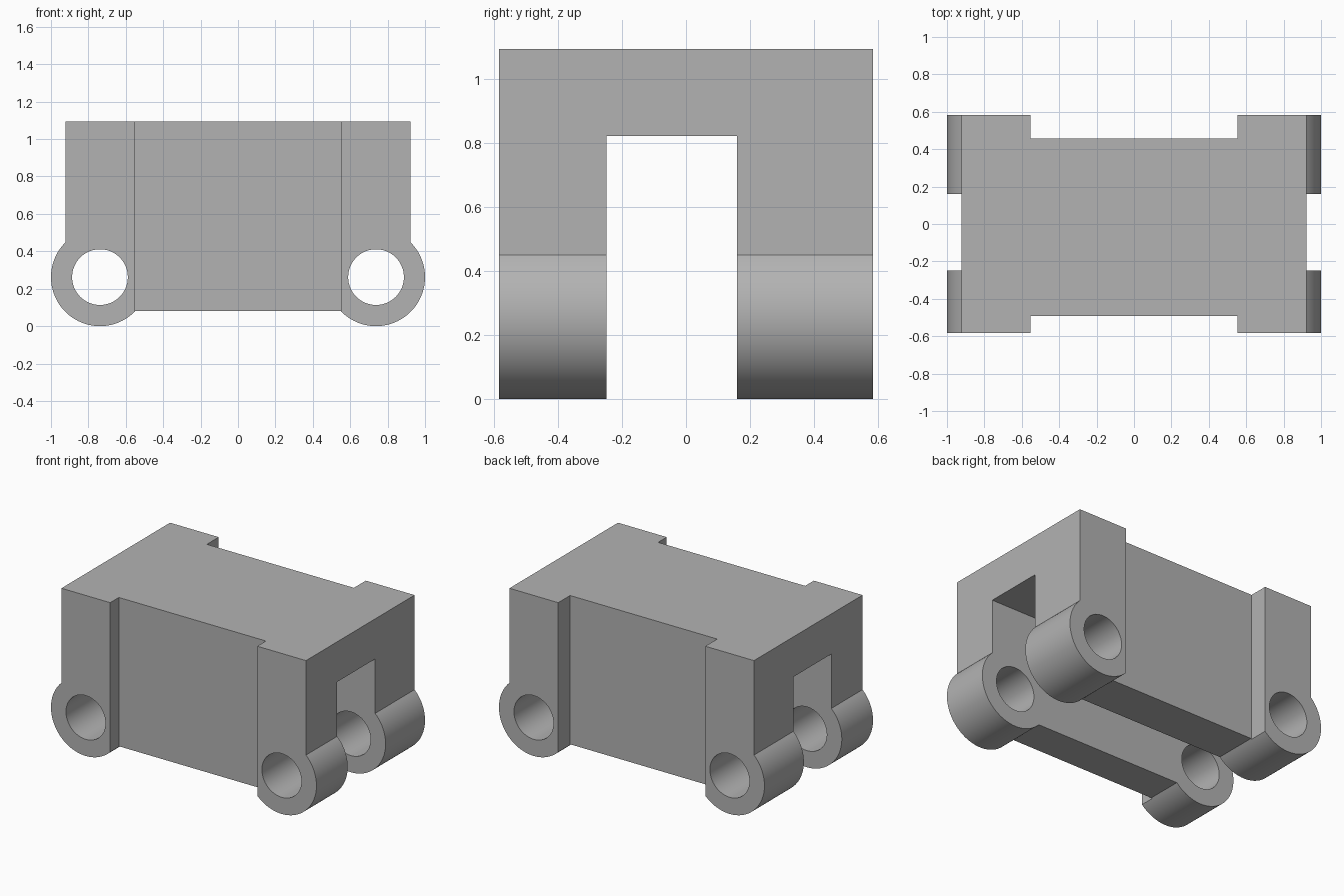
import bpy, bmesh
from math import sin, cos, atan2, radians, pi
from mathutils import Matrix

default = bpy.data.objects.get("Cube")
if default:
    bpy.data.objects.remove(default, do_unlink=True)

# Main dimensions
HALF_W, FRONT, BACK = 0.921, -0.584, 0.584
BOTTOM, TOP = 0.08, 1.093
LUG_X, LUG_Z, LUG_R, HOLE_R = 0.738, 0.262, 0.262, 0.149
RECESS_X = 0.554

grey = bpy.data.materials.new("plain grey")
grey.use_nodes = True
colour = (0.45, 0.45, 0.45, 1)
grey.diffuse_color = colour
grey.node_tree.nodes["Principled BSDF"].inputs["Base Color"].default_value = colour


def add_object(name, bm):
    bmesh.ops.recalc_face_normals(bm, faces=bm.faces)
    mesh = bpy.data.meshes.new(name)
    bm.to_mesh(mesh)
    bm.free()
    mesh.materials.append(grey)
    obj = bpy.data.objects.new(name, mesh)
    bpy.context.collection.objects.link(obj)
    return obj


def extrude_profile(name, points, y0, y1):
    bm = bmesh.new()
    face = bm.faces.new([bm.verts.new((x, y0, z)) for x, z in points])
    new = bmesh.ops.extrude_face_region(bm, geom=[face])["geom"]
    verts = [v for v in new if isinstance(v, bmesh.types.BMVert)]
    bmesh.ops.translate(bm, verts=verts, vec=(0, y1 - y0, 0))
    return add_object(name, bm)


def box(name, x, y0, y1, z0, z1):
    return extrude_profile(name, [(-x, z0), (x, z0), (x, z1), (-x, z1)], y0, y1)


def circle(cx, radius, start, end, steps):
    angles = [start + (end - start) * i / steps for i in range(steps + 1)]
    return [(cx + radius * cos(a), LUG_Z + radius * sin(a)) for a in angles]


# Body outline: square top, round lugs at the lower corners
rise = (LUG_R ** 2 - (HALF_W - LUG_X) ** 2) ** 0.5
start = atan2(rise, HALF_W - LUG_X)
drop = LUG_Z - BOTTOM
end = -pi + atan2(drop, (LUG_R ** 2 - drop ** 2) ** 0.5)
end = -pi - end if end > 0 else end
right_half = [(HALF_W, TOP)] + circle(LUG_X, LUG_R, start, end, 48)
outline = right_half + [(-x, z) for x, z in reversed(right_half)]
body = extrude_profile("bracket_body", outline, FRONT, BACK)

# Cutters: lengthwise slot, front and back recesses, pin holes
cutters = [
    box("slot_cutter", 1.2, -0.248, 0.16, -0.2, 0.82),
    box("front_recess_cutter", RECESS_X, -0.8, -0.491, -0.2, 1.4),
    box("back_recess_cutter", RECESS_X, 0.456, 0.8, -0.2, 1.4),
]
for side, name in ((-1, "right_hole_cutter"), (1, "left_hole_cutter")):
    ring = circle(side * LUG_X, HOLE_R, 0, 2 * pi, 64)[:-1]
    cutters.append(extrude_profile(name, ring, -0.8, 0.8))

for cutter in cutters:
    cutter.hide_render = True
    mod = body.modifiers.new(cutter.name, 'BOOLEAN')
    mod.operation = 'DIFFERENCE'
    mod.solver = 'EXACT'
    mod.object = cutter

# Bake the cuts and drop the cutters
bpy.context.view_layer.update()
graph = bpy.context.evaluated_depsgraph_get()
result = bpy.data.meshes.new_from_object(body.evaluated_get(graph))
body.modifiers.clear()
body.data = result
for cutter in cutters:
    bpy.data.objects.remove(cutter, do_unlink=True)

bpy.ops.object.select_all(action='DESELECT')
body.select_set(True)
bpy.context.view_layer.objects.active = body
bpy.ops.object.shade_smooth_by_angle(angle=radians(30))
